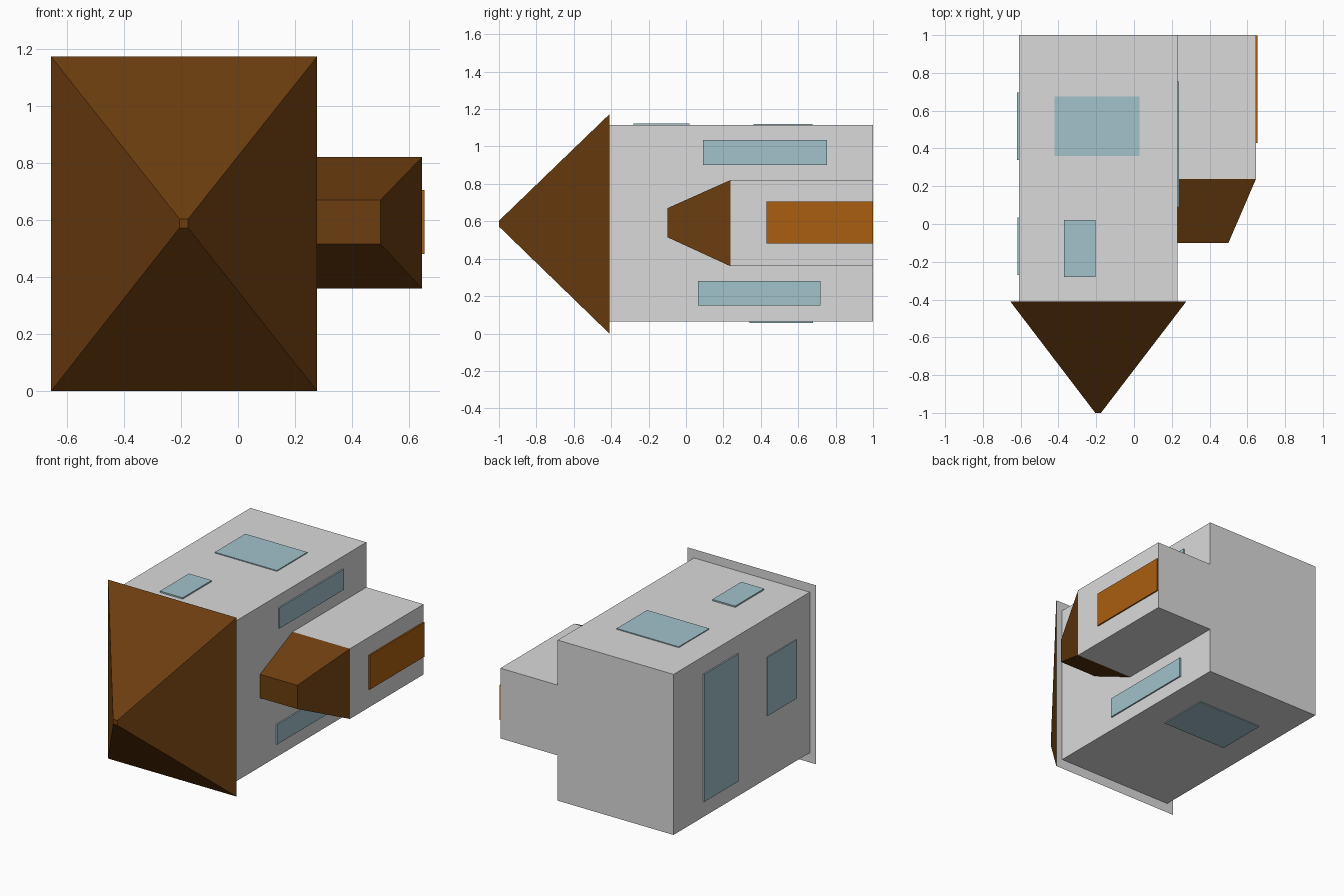
import bpy, bmesh

if "Cube" in bpy.data.objects:
    bpy.data.objects.remove(bpy.data.objects["Cube"])


def material(name, rgb):
    m = bpy.data.materials.new(name)
    m.diffuse_color = (*rgb, 1)
    m.use_nodes = True
    m.node_tree.nodes["Principled BSDF"].inputs["Base Color"].default_value = m.diffuse_color
    return m


WALL = material("light grey wall", (0.70, 0.70, 0.70))
ROOF = material("dark brown roof", (0.150, 0.047, 0.005))
GLASS = material("pale blue glass", (0.36, 0.54, 0.60))
DOOR = material("orange brown door", (0.41, 0.112, 0.005))


def frustum(name, y0, rect0, y1, rect1, mat, base_mat=None):
    """Solid between two x/z rectangles (x0, x1, z0, z1) at y0 and y1."""
    bm = bmesh.new()
    rings = []
    for y, (xa, xb, za, zb) in ((y0, rect0), (y1, rect1)):
        rings.append([bm.verts.new((x, y, z))
                      for x, z in ((xa, za), (xb, za), (xb, zb), (xa, zb))])
    a, b = rings
    bm.faces.new(a)
    bm.faces.new(b[::-1])
    for i in range(4):
        j = (i + 1) % 4
        bm.faces.new((a[i], b[i], b[j], a[j]))
    bmesh.ops.recalc_face_normals(bm, faces=bm.faces)
    if base_mat:  # underside of the eaves faces +y
        for f in bm.faces:
            f.material_index = int(f.normal.y > 0.9)
    me = bpy.data.meshes.new(name)
    bm.to_mesh(me)
    bm.free()
    me.materials.append(mat)
    if base_mat:
        me.materials.append(base_mat)
    ob = bpy.data.objects.new(name, me)
    bpy.context.collection.objects.link(ob)
    return ob


def box(name, x, y, z, mat):
    return frustum(name, y[0], (*x, *z), y[1], (*x, *z), mat)


# House lying on its back: walls run along y, roofs point to -y
X0, X1, Z0, Z1 = -0.61, 0.23, 0.063, 1.115
WX = 0.645
T = 0.009
box("main_house", (X0, X1), (-0.41, 1), (Z0, Z1), WALL)
box("side_wing", (X1, WX), (0.237, 1), (0.36, 0.82), WALL)

# Roofs
frustum("main_roof", -1, (-0.205, -0.175, 0.572, 0.603),
        -0.41, (-0.655, 0.277, 0, 1.172), ROOF, WALL)
frustum("wing_roof", -0.10, (X1, 0.50, 0.515, 0.67),
        0.237, (X1, WX, 0.36, 0.82), ROOF, WALL)

# Door on the wing
box("door", (WX, WX + T), (0.43, 0.999), (0.48, 0.705), DOOR)

# Windows as thin plates on each wall
box("right_window_upper", (X1, X1 + T), (0.09, 0.755), (0.90, 1.035), GLASS)
box("right_window_lower", (X1, X1 + T), (0.065, 0.72), (0.15, 0.28), GLASS)
box("top_window_large", (-0.42, 0.03), (0.36, 0.675), (Z1, Z1 + 0.006), GLASS)
box("top_window_small", (-0.37, -0.205), (-0.28, 0.02), (Z1, Z1 + T), GLASS)
box("left_window_large", (X0 - T, X0), (0.34, 0.695), (0.165, 1.0), GLASS)
box("left_window_small", (X0 - 0.006, X0), (-0.27, 0.035), (0.475, 0.86), GLASS)
box("bottom_window", (-0.43, 0.04), (0.34, 0.68), (Z0 - 0.006, Z0), GLASS)
